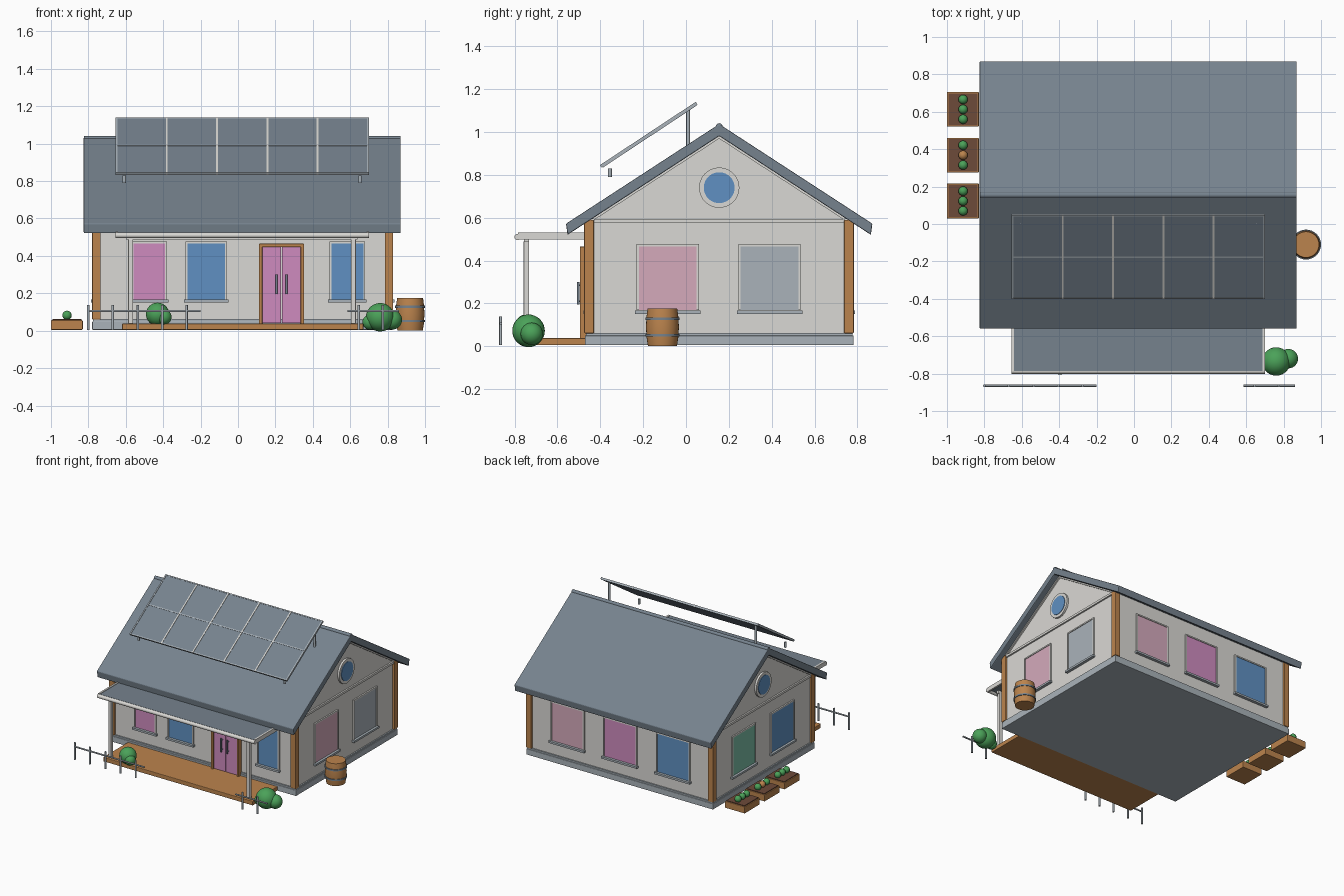
import bpy, bmesh, math
from mathutils import Vector

if "Cube" in bpy.data.objects:
    bpy.data.objects.remove(bpy.data.objects["Cube"])


def mat(name, r, g, b):
    m = bpy.data.materials.new(name)
    m.diffuse_color = (r, g, b, 1)
    m.use_nodes = True
    m.node_tree.nodes["Principled BSDF"].inputs["Base Color"].default_value = m.diffuse_color
    return m


WALL = mat("off_white", 0.70, 0.69, 0.66)
SLATE = mat("slate", 0.18, 0.225, 0.27)
WOOD = mat("wood", 0.50, 0.23, 0.075)
LEAF = mat("leaf_green", 0.07, 0.36, 0.10)
BLUE = mat("blue_glass", 0.115, 0.28, 0.54)
MAUVE = mat("mauve_glass", 0.62, 0.26, 0.52)
PINK = mat("pale_pink_glass", 0.66, 0.40, 0.50)
GREY = mat("blue_grey", 0.40, 0.45, 0.49)
TEAL = mat("teal_glass", 0.20, 0.51, 0.38)
SOIL = mat("soil_brown", 0.155, 0.07, 0.042)


def finish(name, bm, material, bevel=0.0, smooth=False):
    bmesh.ops.recalc_face_normals(bm, faces=bm.faces)
    me = bpy.data.meshes.new(name)
    bm.to_mesh(me)
    bm.free()
    me.materials.append(material)
    ob = bpy.data.objects.new(name, me)
    bpy.context.collection.objects.link(ob)
    if smooth:
        bpy.ops.object.select_all(action='DESELECT')
        ob.select_set(True)
        bpy.context.view_layer.objects.active = ob
        bpy.ops.object.shade_smooth_by_angle(angle=math.radians(40))
    if bevel:
        mod = ob.modifiers.new("bevel", 'BEVEL')
        mod.width = bevel
        mod.segments = 2
    return ob


def box(name, x, y, z, material, bevel=0.0):
    """Box from (min, max) ranges."""
    bm = bmesh.new()
    bmesh.ops.create_cube(bm, size=1)
    for v in bm.verts:
        for i, r in enumerate((x, y, z)):
            v.co[i] = r[0] if v.co[i] < 0 else r[1]
    return finish(name, bm, material, bevel)


def prism(name, pts, x0, x1, material, bevel=0.0):
    """Extrude a (y, z) profile along x."""
    bm = bmesh.new()
    f = bm.faces.new([bm.verts.new((x0, y, z)) for y, z in pts])
    r = bmesh.ops.extrude_face_region(bm, geom=[f])
    vs = [v for v in r["geom"] if isinstance(v, bmesh.types.BMVert)]
    bmesh.ops.translate(bm, vec=(x1 - x0, 0, 0), verts=vs)
    return finish(name, bm, material, bevel)


def rod(name, a, b, radius, material, sides=16):
    a, b = Vector(a), Vector(b)
    bm = bmesh.new()
    bmesh.ops.create_cone(bm, cap_ends=True, segments=sides, radius1=radius,
                          radius2=radius, depth=(b - a).length)
    q = (b - a).to_track_quat('Z', 'Y')
    for v in bm.verts:
        v.co = q @ v.co + (a + b) / 2
    return finish(name, bm, material, smooth=True)


def ball(name, c, r, material, seg=20):
    bm = bmesh.new()
    bmesh.ops.create_uvsphere(bm, u_segments=seg, v_segments=seg // 2 + 2, radius=r)
    bmesh.ops.translate(bm, vec=c, verts=bm.verts)
    return finish(name, bm, material, smooth=True)


# House body
X0, X1, Y0, Y1, RY = -0.765, 0.815, -0.457, 0.767, 0.155
prism("walls", [(Y0, 0.03), (Y1, 0.03), (Y1, 0.585), (RY, 0.985), (Y0, 0.585)], X0, X1, WALL)
box("foundation", (-0.78, 0.83), (-0.472, 0.782), (0.005, 0.05), GREY, 0.004)
box("foundation_ledge", (-0.775, 0.825), (-0.467, 0.777), (0.05, 0.062), GREY)
for px in (-0.78, 0.785):
    for py in (-0.475, 0.738):
        box("corner_post", (px, px + 0.045), (py, py + 0.045), (0.06, 0.59), WOOD, 0.004)

# Roof with dark rake boards and ridge cap
prism("roof", [(RY, 1.037), (-0.56, 0.572), (-0.553, 0.52), (RY, 0.981),
               (0.863, 0.52), (0.87, 0.572)], -0.825, 0.87, SLATE, 0.005)
rod("ridge_cap", (-0.823, RY, 1.025), (0.868, RY, 1.025), 0.016, SLATE)

# Gable trims and round windows
for s, gx in ((-1, X0), (1, X1)):
    xs = sorted((gx, gx + s * 0.012))
    box("gable_band", xs, (-0.43, 0.74), (0.575, 0.592), WALL)
    for d in (-1, 1):
        prism("gable_rake_trim", [(RY, 0.985), (RY + d * 0.60, 0.595), (RY + d * 0.58, 0.592),
                                  (RY, 0.969)], xs[0], xs[1], WALL)
    rod("round_window_frame", (gx - s * 0.02, RY, 0.74), (gx + s * 0.015, RY, 0.74), 0.094, WALL, 40)
    rod("round_window_glass", (gx, RY, 0.74), (gx + s * 0.019, RY, 0.74), 0.072, BLUE, 40)


def window(axis, plane, s, c, w, material):
    """Framed window on a wall; axis is the wall normal, s its sign."""
    def part(name, u, d, z, m):
        depth = sorted((plane + s * d[0], plane + s * d[1]))
        if axis == 'x':
            box(name, depth, u, z, m)
        else:
            box(name, u, depth, z, m)
    a, b, lo, hi, t = c - w / 2, c + w / 2, 0.168, 0.466, 0.01
    part("window_glass", (a, b), (-0.002, 0.006), (lo, hi), material)
    for u in ((a - t, a), (b, b + t)):
        part("window_side_frame", u, (-0.002, 0.011), (lo, hi + t), WALL)
    part("window_top_frame", (a, b), (-0.002, 0.011), (hi, hi + t), WALL)
    part("window_sill", (a - 0.018, b + 0.018), (-0.002, 0.022), (lo - 0.017, lo - 0.002), GREY)


for c, w, m in ((-0.475, 0.17, MAUVE), (-0.17, 0.20, BLUE), (0.585, 0.17, BLUE)):
    window('y', Y0, -1, c, w, m)
for c, m in ((0.48, PINK), (0.025, MAUVE), (-0.43, BLUE)):
    window('y', Y1, 1, c, 0.27, m)
for c, right, left in ((-0.085, PINK, BLUE), (0.39, GREY, TEAL)):
    window('x', X1, 1, c, 0.27, right)
    window('x', X0, -1, c, 0.27, left)

# Double door
for x in ((0.112, 0.13), (0.335, 0.353)):
    box("door_jamb", x, (-0.495, Y0), (0.035, 0.465), WOOD, 0.003)
box("door_head", (0.112, 0.353), (-0.495, Y0), (0.447, 0.465), WOOD, 0.003)
for x, hx in (((0.13, 0.2305), 0.206), ((0.2345, 0.335), 0.259)):
    box("door_leaf", x, (-0.484, Y0), (0.04, 0.447), MAUVE, 0.002)
    rod("door_handle", (hx, -0.503, 0.195), (hx, -0.503, 0.30), 0.006, SLATE, 10)
    for z in (0.21, 0.285):
        rod("handle_mount", (hx, -0.503, z), (hx, -0.48, z), 0.004, SLATE, 8)

# Porch: deck, canopy, gutter and posts
box("porch_deck", (-0.62, 0.67), (-0.775, -0.465), (0.005, 0.038), WOOD, 0.004)
box("porch_canopy", (-0.645, 0.69), (-0.785, -0.455), (0.508, 0.526), SLATE)
rod("porch_gutter", (-0.655, -0.786, 0.51), (0.70, -0.786, 0.51), 0.015, WALL)
for x in (-0.648, 0.693):
    box("canopy_side_trim", (x - 0.007, x + 0.007), (-0.785, -0.455), (0.497, 0.53), WALL)
box("canopy_beam", (-0.60, 0.64), (-0.757, -0.733), (0.487, 0.508), WALL)
for x in (-0.574, 0.617):
    box("porch_post", (x - 0.013, x + 0.013), (-0.758, -0.732), (0.038, 0.49), WALL, 0.003)

# Solar array on its mounts
A, B = Vector((0, -0.40, 0.843)), Vector((0, 0.047, 1.138))
D = (B - A).normalized()
N = Vector((0, -D.z, D.y))


def slab(name, x0, x1, t0, t1, n0, n1, material):
    pts = [A.lerp(B, t) + N * n for t, n in ((t0, n0), (t1, n0), (t1, n1), (t0, n1))]
    prism(name, [(p.y, p.z) for p in pts], x0, x1, material)


slab("solar_panel", -0.65, 0.695, 0.01, 0.99, -0.014, 0, SLATE)
for i in range(6):
    x = -0.65 + i * 1.345 / 5
    slab("solar_divider", x - 0.005, x + 0.005, 0, 1, -0.012, 0.003, WALL if 0 < i < 5 else GREY)
for t in (0.0, 0.4925, 0.985):
    slab("solar_rail", -0.655, 0.70, t, t + 0.015, -0.012, 0.002, GREY)
for x in (-0.608, 0.653):
    rod("solar_rear_mount", (x, 0.01, 0.93), (x, 0.01, 1.108), 0.009, GREY, 10)
    rod("solar_front_mount", (x, -0.355, 0.79), (x, -0.355, 0.83), 0.009, GREY, 10)

# Front fence
for x0, x1, posts in ((-0.80, -0.20, (-0.80, -0.67, -0.535, -0.405, -0.275)),
                      (0.585, 0.86, (0.645, 0.775))):
    rod("fence_rail", (x0, -0.865, 0.106), (x1, -0.865, 0.106), 0.006, GREY, 10)
    for x in posts:
        rod("fence_post", (x, -0.865, 0.005), (x, -0.865, 0.138), 0.007, GREY, 10)

# Bushes
for x, y, z, r in ((-0.43, -0.74, 0.088, 0.062), (-0.395, -0.765, 0.073, 0.04),
                   (0.76, -0.735, 0.072, 0.076), (0.825, -0.72, 0.058, 0.052),
                   (0.705, -0.735, 0.045, 0.04)):
    ball("bush", (x, y, z), r, LEAF, 28)

# Rain barrel: lathed body and hoops
def lathe(name, prof, material):
    bm = bmesh.new()
    vs = [bm.verts.new((r, 0, z)) for r, z in prof]
    es = [bm.edges.new(p) for p in zip(vs, vs[1:])]
    bmesh.ops.spin(bm, geom=vs + es, axis=(0, 0, 1), cent=(0, 0, 0), angle=math.tau, steps=32)
    bmesh.ops.remove_doubles(bm, verts=bm.verts, dist=1e-5)
    bmesh.ops.translate(bm, vec=(0.92, -0.11, 0), verts=bm.verts)
    finish(name, bm, material, smooth=True)


lathe("barrel", [(0, 0.002), (0.068, 0.002), (0.074, 0.04), (0.077, 0.09), (0.074, 0.14),
                 (0.069, 0.176), (0, 0.176)], WOOD)
for z in (0.052, 0.128):
    lathe("barrel_hoop", [(0.07, z - 0.006), (0.08, z - 0.006), (0.08, z + 0.006),
                          (0.07, z + 0.006)], SLATE)

# Planter boxes with soil and vegetables
for i, c in enumerate((0.123, 0.368, 0.613)):
    y0, y1 = c - 0.093, c + 0.093
    box("planter", (-1.0, -0.83), (y0, y1), (0.005, 0.056), WOOD, 0.003)
    box("planter_soil", (-0.993, -0.837), (y0 + 0.007, y1 - 0.007), (0.05, 0.062), SOIL)
    for j in (-1, 0, 1):
        ball("vegetable", (-0.914, c + j * 0.053, 0.082), 0.025,
             WOOD if i == 1 and j == 0 else LEAF, 16)
